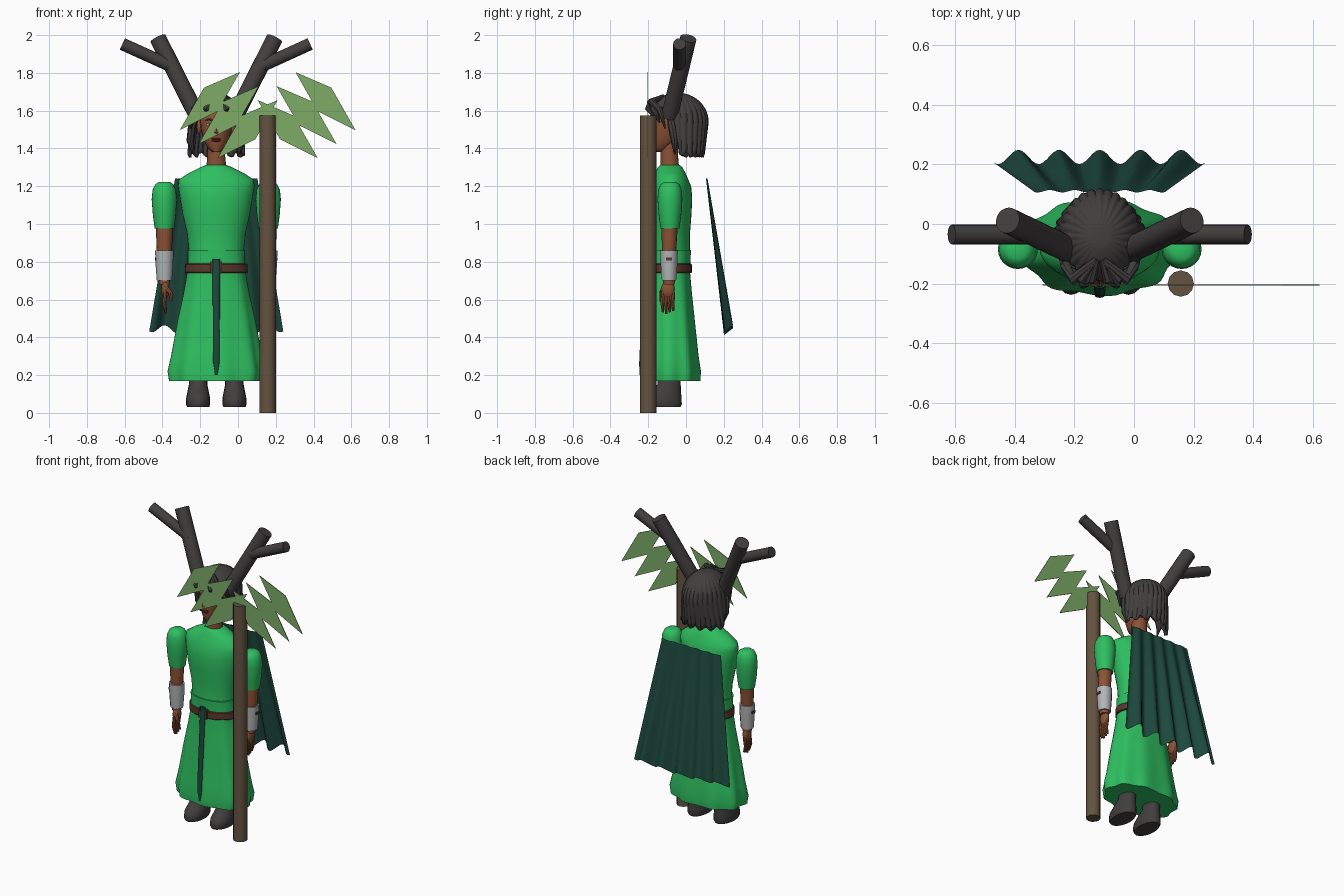
import bpy, bmesh
from math import sin, cos, pi, sqrt, radians
from mathutils import Vector

cube = bpy.data.objects.get("Cube")
if cube:
    bpy.data.objects.remove(cube)

CX = -0.115  # centre line of the figure
SIDES = (("right", -1), ("left", 1))


def material(name, *rgb):
    m = bpy.data.materials.new(name)
    m.use_nodes = True
    m.diffuse_color = (*rgb, 1)
    m.node_tree.nodes["Principled BSDF"].inputs["Base Color"].default_value = (*rgb, 1)
    return m


GREEN = material("bright_green", .027, .52, .117)
CAPE = material("deep_green", .012, .065, .045)
SKIN = material("skin", .26, .084, .036)
DARK = material("charcoal", .054, .048, .048)
WOOD = material("wood_brown", .13, .088, .052)
LEAF = material("leaf_green", .205, .413, .136)
STEEL = material("pale_grey", .45, .47, .47)
LEATHER = material("leather_brown", .10, .04, .024)
LIP = material("lip_red", .17, .035, .025)
WHITE = material("eye_white", .6, .58, .54)


def finish(bm, name, mat, angle=35):
    bmesh.ops.recalc_face_normals(bm, faces=bm.faces)
    me = bpy.data.meshes.new(name)
    bm.to_mesh(me)
    bm.free()
    me.materials.append(mat)
    ob = bpy.data.objects.new(name, me)
    bpy.context.collection.objects.link(ob)
    if angle:
        bpy.ops.object.select_all(action="DESELECT")
        ob.select_set(True)
        bpy.context.view_layer.objects.active = ob
        bpy.ops.object.shade_smooth_by_angle(angle=radians(angle))
    return ob


def skin_rings(bm, rings, closed=True, caps=True):
    """Bridge equal rows of points with quads, capping the ends."""
    rows = [[bm.verts.new(p) for p in ring] for ring in rings]
    n = len(rows[0])
    for a, b in zip(rows, rows[1:]):
        for i in range(n if closed else n - 1):
            j = (i + 1) % n
            bm.faces.new((a[i], a[j], b[j], b[i]))
    if caps:
        bm.faces.new(rows[0])
        bm.faces.new(rows[-1])


def loft(name, x, rings, mat, n=24, fold=None, power=1.0, angle=35):
    """Stack of upright ellipses given as (z, rx, y, ry)."""
    out = []
    for z, rx, y, ry in rings:
        ring = []
        for i in range(n):
            a = 2 * pi * i / n
            c, s = cos(a), sin(a)
            k = fold(a, z) if fold else 1
            ring.append((x + rx * k * abs(c) ** power * (1 if c > 0 else -1),
                         y + ry * k * abs(s) ** power * (1 if s > 0 else -1), z))
        out.append(ring)
    bm = bmesh.new()
    skin_rings(bm, out)
    return finish(bm, name, mat, angle)


def tube(name, path, radii, mat, n=12):
    path = [Vector(p) for p in path]
    rings = []
    for i, p in enumerate(path):
        d = path[min(i + 1, len(path) - 1)] - path[max(i - 1, 0)]
        u = d.cross(Vector((0, 1, 0.01))).normalized()
        v = d.cross(u).normalized()
        rings.append([p + radii[i] * (u * cos(2 * pi * k / n) + v * sin(2 * pi * k / n))
                      for k in range(n)])
    bm = bmesh.new()
    skin_rings(bm, rings)
    return finish(bm, name, mat)


def ball(name, loc, size, mat):
    bm = bmesh.new()
    bmesh.ops.create_uvsphere(bm, u_segments=14, v_segments=8, radius=1)
    for v in bm.verts:
        v.co = Vector(loc) + v.co * Vector(size)
    return finish(bm, name, mat, 60)


def box(name, loc, size, mat):
    bm = bmesh.new()
    bmesh.ops.create_cube(bm, size=1)
    for v in bm.verts:
        v.co = Vector(loc) + v.co * Vector(size)
    return finish(bm, name, mat, 0)


# Dress: bodice and pleated skirt
loft("bodice", CX, [(.84, .146, -.085, .108), (.86, .146, -.085, .106), (.95, .155, -.085, .106),
                    (1.05, .178, -.085, .114), (1.14, .193, -.085, .118), (1.2, .202, -.083, .11),
                    (1.235, .198, -.083, .095), (1.27, .145, -.083, .08), (1.3, .085, -.084, .065),
                    (1.313, .052, -.085, .052)], GREEN, 32, angle=50)


def pleat(a, z):
    return 1 + .035 * (.8 - z) / .6 * (cos(9 * a + .8) - 1)


loft("skirt", CX, [(.17, .256, -.08, .16), (.22, .264, -.08, .163), (.3, .245, -.08, .15),
                   (.5, .206, -.082, .13), (.65, .172, -.084, .115), (.76, .152, -.085, .106),
                   (.862, .15, -.085, .111)], GREEN, 72, pleat, .88)

# Belt, buckle and hanging sash
loft("belt", CX, [(.74, .163, -.085, .112), (.745, .167, -.085, .116), (.785, .165, -.085, .116),
                  (.79, .16, -.085, .112)], LEATHER, 32)
box("buckle", (CX, -.202, .77), (.06, .018, .062), LEATHER)
loft("sash", CX, [(.2, .006, -.242, .004), (.26, .016, -.242, .006), (.4, .018, -.235, .007),
                  (.65, .019, -.217, .008), (.815, .019, -.208, .008)], CAPE, 8)

# Limbs
for side, s in SIDES:
    x = CX + s * .275
    loft(side + "_sleeve", x, [(.975, .051, -.085, .05), (1.05, .061, -.085, .06),
                               (1.13, .067, -.085, .066), (1.18, .062, -.085, .062),
                               (1.21, .048, -.085, .05), (1.222, .03, -.085, .032)], GREEN)
    loft(side + "_forearm", x, [(.68, .028, -.09, .03), (.86, .04, -.09, .038),
                                (1, .046, -.086, .043)], SKIN, 16)
    loft(side + "_bracer", x, [(.7, .04, -.09, .038), (.78, .046, -.09, .044),
                               (.86, .049, -.09, .047)], STEEL, 12)
    box(side + "_bracer_tie", (x + s * .046, -.09, .815), (.008, .03, .016), LEATHER)
    hx = x - s * .005
    ball(side + "_palm", (hx, -.095, .655), (.022, .036, .05), SKIN)
    for i in range(4):
        y = -.122 + .018 * i
        tip = .525 + .008 * abs(i - 1)
        tube(f"{side}_finger_{i + 1}", [(hx, y, .64), (hx + s * .006, y - .003, .58),
                                        (hx - s * .004, y, tip)], (.011, .01, .006), SKIN, 8)
    tube(side + "_thumb", [(hx, -.115, .67), (hx - s * .028, -.13, .635),
                           (hx - s * .03, -.132, .59)], (.014, .012, .007), SKIN, 8)
    loft(side + "_boot", CX + s * .096, [(.03, .058, -.13, .1), (.045, .064, -.13, .108),
                                         (.08, .063, -.128, .104), (.11, .057, -.112, .086),
                                         (.15, .049, -.09, .062), (.26, .046, -.085, .055)],
         DARK, 20, angle=50)

# Head, neck and face
loft("neck", CX, [(1.28, .055, -.085, .05), (1.36, .047, -.088, .046), (1.45, .048, -.09, .05)], SKIN)
loft("head", CX, [(1.382, .022, -.145, .028), (1.4, .043, -.132, .046), (1.44, .065, -.113, .073),
                  (1.5, .081, -.1, .09), (1.56, .087, -.095, .098), (1.62, .077, -.09, .09),
                  (1.66, .045, -.08, .055)], SKIN, 24, angle=60)
tube("nose", [(CX, -.187, 1.54), (CX, -.197, 1.51), (CX, -.2, 1.487), (CX, -.187, 1.476)],
     (.007, .01, .014, .01), SKIN, 8)
for z in (1.441, 1.451):
    ball("lip", (CX, -.183, z), (.025, .01, .006), LIP)
for side, s in SIDES:
    ball(side + "_eye", (CX + s * .035, -.175, 1.525), (.015, .01, .008), WHITE)
    ball(side + "_iris", (CX + s * .035, -.183, 1.525), (.006, .004, .007), DARK)
    tube(side + "_eyebrow", [(CX + s * .016, -.189, 1.547), (CX + s * .036, -.184, 1.555),
                             (CX + s * .058, -.172, 1.548)], (.004, .005, .002), DARK, 6)
    ball(side + "_ear", (CX + s * .09, -.06, 1.515), (.014, .024, .038), SKIN)

# Bobbed hair with ridged strands
N, ROWS = 168, 16
rings = []
for r in range(1, ROWS + 1):
    g = 1 - cos(r / ROWS * pi / 2)
    ring = []
    for i in range(N):
        a = 2 * pi * i / N
        back = -cos(a)
        m = min(1, max(0, (back + .35) / .55))
        m = m * m * (3 - 2 * m)
        low = 1.61 - .245 * m + .012 * sin(14 * a) * m
        z = 1.692 - (1.692 - low) * g
        f = sqrt(max(0, 1 - ((z - 1.54) / .155) ** 2)) if z > 1.54 else 1
        drop = max(0, 1.54 - z)
        k = f * (.965 + .05 * abs(sin(14 * a + 3 * z)))
        ring.append((CX + (.137 + .1 * drop) * k * sin(a),
                     -.045 + (.163 - .12 * drop) * k * back, z))
    rings.append(ring)
bm = bmesh.new()
skin_rings(bm, rings, caps=False)
bmesh.ops.contextual_create(bm, geom=[e for e in bm.edges if e.is_boundary
                                      and all(v.co.z > 1.685 for v in e.verts)])
hair = finish(bm, "hair", DARK, 45)
solid = hair.modifiers.new("thickness", "SOLIDIFY")
solid.thickness = .012
for side, s in SIDES:
    for i in range(3):
        w = .03 * i
        tube(f"{side}_fringe_{i + 1}", [(CX + s * .01, -.12, 1.675), (CX + s * (.03 + w), -.185, 1.645),
                                        (CX + s * (.055 + w), -.2 + w, 1.61),
                                        (CX + s * (.075 + w), -.17 + w, 1.565 - w)],
             (.012, .02, .018, .004), DARK, 8)
    tube(side + "_side_lock", [(CX + s * .105, -.09, 1.6), (CX + s * .128, -.075, 1.52),
                               (CX + s * .138, -.06, 1.44), (CX + s * .12, -.06, 1.37)],
         (.014, .022, .02, .004), DARK, 8)

# Antlers
for side, s in SIDES:
    tube(side + "_antler", [(CX + s * .1, -.088, 1.57), (CX + s * .309, .012, 1.983)],
         (.044, .044), DARK, 20)
    tube(side + "_antler_branch", [(CX + s * .215, -.035, 1.825), (CX + s * .497, -.035, 1.953)],
         (.033, .033), DARK, 20)

# Pleated cape
COLS = 60
rings = []
for r in range(9):
    t = r / 8
    row = []
    for i in range(COLS + 1):
        u = 2 * i / COLS - 1
        wave = cos(2 * pi * 2.6 * u)
        row.append((CX + u * (.218 + .137 * t), .11 + .115 * t + wave * (.004 + .02 * t),
                    1.24 - t * (.812 - .02 * wave - .02 * abs(u))))
    rings.append(row)
bm = bmesh.new()
skin_rings(bm, rings, closed=False, caps=False)
finish(bm, "cape", CAPE, 40)

# Staff with a fan of flat leaves
SX, SY = .157, -.2
tube("staff", [(SX, SY, 0), (SX, SY, 1.575)], (.044, .044), WOOD, 12)
DIAMOND = ((.147, 1.804), (.337, 1.722), (.465, 1.497), (.265, 1.597))
for side, s in SIDES:
    for i in range(3):
        bm = bmesh.new()
        bm.faces.new([bm.verts.new((SX + s * (x - .1 * i), SY - .003, z - .074 * i))
                      for x, z in DIAMOND])
        leaf = finish(bm, f"{side}_leaf_{i + 1}", LEAF, 0)
        leaf.modifiers.new("thickness", "SOLIDIFY").thickness = .004
